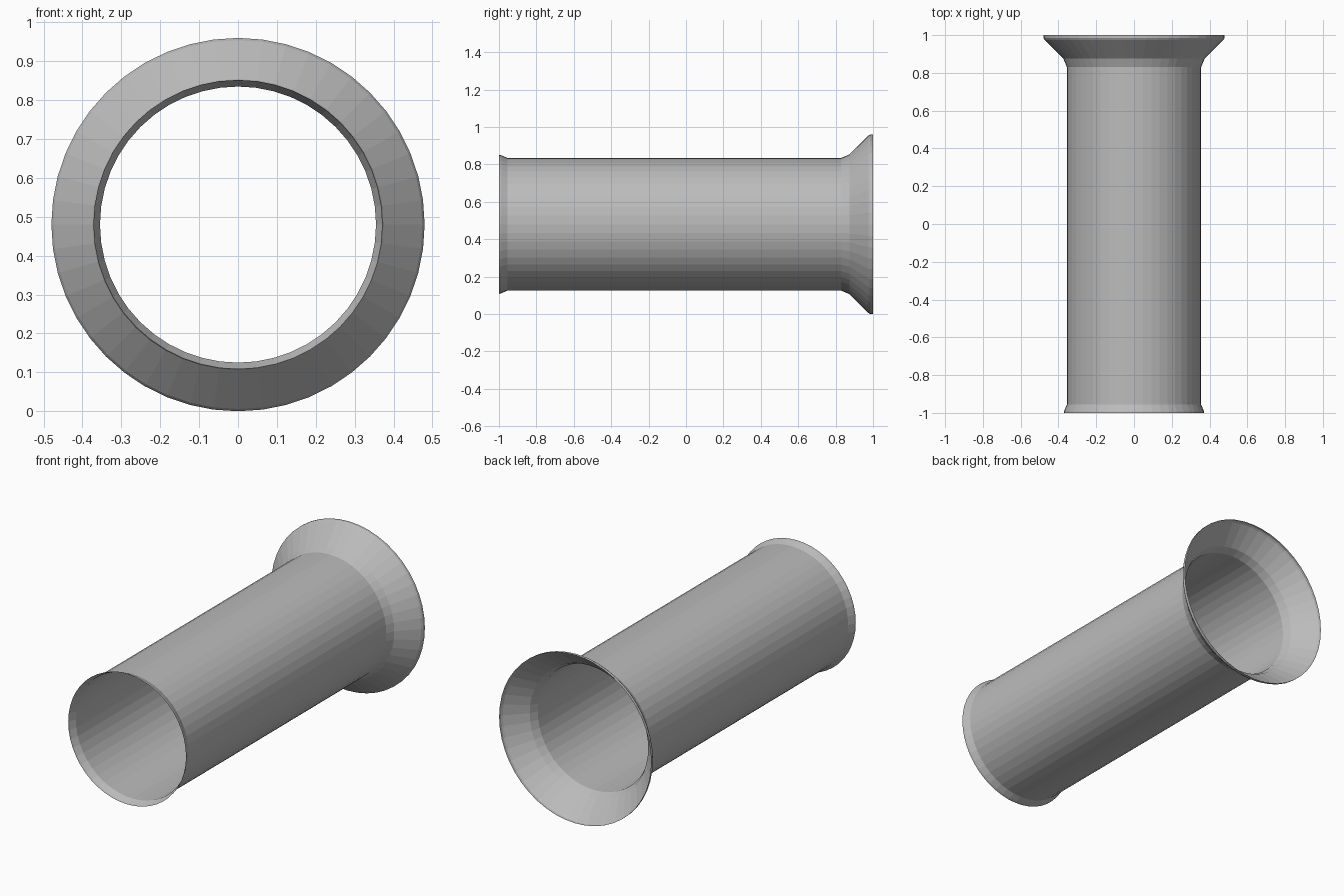
import bpy, bmesh, math

if "Cube" in bpy.data.objects:
    bpy.data.objects.remove(bpy.data.objects["Cube"])

SIDES = 48
CENTRE_Z = 0.48

# One plain grey for the whole sleeve
grey = bpy.data.materials.new("plain grey")
grey.diffuse_color = (0.5, 0.5, 0.5, 1)
grey.use_nodes = True
grey.node_tree.nodes["Principled BSDF"].inputs["Base Color"].default_value = grey.diffuse_color

# Thin-walled sleeve: (y, radius) from the small front lip to the wide rear flare
profile = [(-1.0, 0.372), (-0.99, 0.370), (-0.955, 0.355), (0.83, 0.355),
           (0.875, 0.374), (0.975, 0.474), (0.985, 0.48), (1.0, 0.48)]

bm = bmesh.new()
rings = []
for y, r in profile:
    rings.append([bm.verts.new((r * math.cos(2 * math.pi * i / SIDES), y,
                                CENTRE_Z + r * math.sin(2 * math.pi * i / SIDES)))
                  for i in range(SIDES)])
for a, b in zip(rings, rings[1:]):
    for i in range(SIDES):
        j = (i + 1) % SIDES
        bm.faces.new((a[i], b[i], b[j], a[j]))

mesh = bpy.data.meshes.new("flared_sleeve")
bm.to_mesh(mesh)
bm.free()
mesh.materials.append(grey)
sleeve = bpy.data.objects.new("flared_sleeve", mesh)
bpy.context.collection.objects.link(sleeve)
